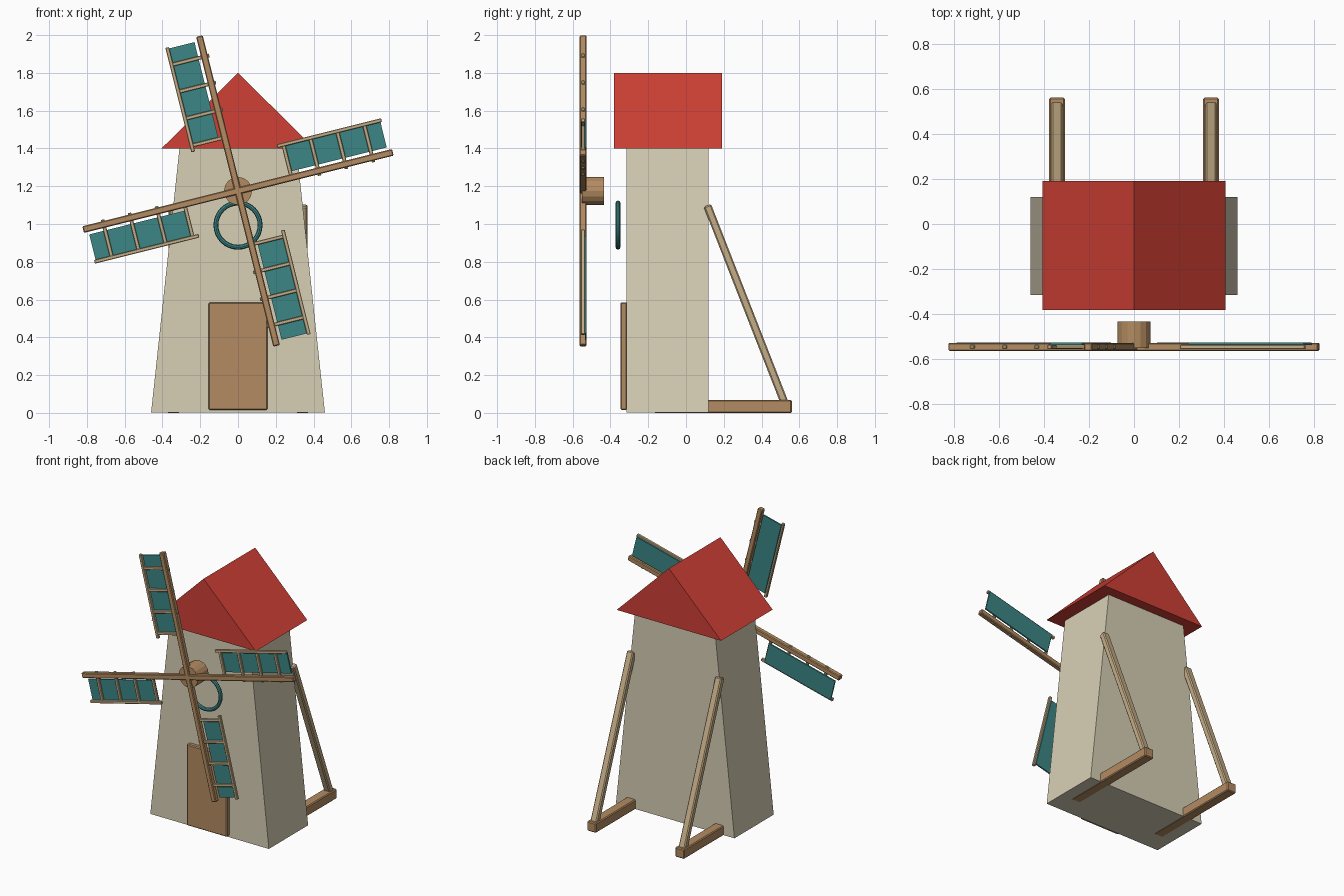
import bpy
from math import radians, atan2, hypot, pi
from mathutils import Matrix, Vector

if "Cube" in bpy.data.objects:
    bpy.data.objects.remove(bpy.data.objects["Cube"])


def material(name, rgb):
    m = bpy.data.materials.new(name)
    m.diffuse_color = (*rgb, 1)
    m.use_nodes = True
    m.node_tree.nodes["Principled BSDF"].inputs["Base Color"].default_value = m.diffuse_color
    return m


WALL = material("plaster", (0.68, 0.62, 0.46))
RED = material("roof_red", (0.62, 0.05, 0.035))
WOOD = material("wood", (0.45, 0.26, 0.12))
PALE = material("pale_wood", (0.56, 0.42, 0.24))
TEAL = material("teal", (0.045, 0.24, 0.24))


def box(name, lo, hi, mat, bevel=0.0, matrix=Matrix()):
    """Box between two corners, optionally bevelled and placed by a matrix."""
    lo, hi = Vector(lo), Vector(hi)
    bpy.ops.mesh.primitive_cube_add(size=1)
    ob = bpy.context.object
    ob.name = name
    ob.data.transform(Matrix.Translation((lo + hi) / 2) @ Matrix.Diagonal((*(hi - lo), 1)))
    ob.matrix_world = matrix
    ob.data.materials.append(mat)
    if bevel:
        b = ob.modifiers.new("bevel", "BEVEL")
        b.width, b.segments = bevel, 1
    return ob


def extrude_y(name, profile, y0, y1, mat):
    """Solid made by sweeping an x-z profile along y."""
    n = len(profile)
    verts = [(x, y, z) for y in (y0, y1) for x, z in profile]
    faces = [tuple(range(n)), tuple(range(2 * n - 1, n - 1, -1))]
    faces += [(i, i + n, (i + 1) % n + n, (i + 1) % n) for i in range(n)]
    me = bpy.data.meshes.new(name)
    me.from_pydata(verts, [], faces)
    me.materials.append(mat)
    ob = bpy.data.objects.new(name, me)
    bpy.context.collection.objects.link(ob)
    return ob


# Tower, roof and door
extrude_y("tower", [(-0.46, 0.002), (0.46, 0.002), (0.31, 1.4), (-0.31, 1.4)], -0.315, 0.12, WALL)
extrude_y("roof", [(-0.405, 1.4), (0.405, 1.4), (0, 1.8)], -0.382, 0.19, RED)
box("door", (-0.156, -0.347, 0.015), (0.156, -0.312, 0.585), WOOD, 0.006)

# Round window frame
bpy.ops.mesh.primitive_torus_add(major_radius=0.117, minor_radius=0.013, major_segments=32,
                                 minor_segments=8, location=(0, -0.36, 0.994),
                                 rotation=(pi / 2, 0, 0))
bpy.context.object.name = "window_ring"
bpy.context.object.data.materials.append(TEAL)
bpy.ops.object.shade_smooth_by_angle()

# Rear supports: ground beam and leaning strut on each side
bottom, top = Vector((0, 0.525, 0.045)), Vector((0, 0.113, 1.098))
lean = top - bottom
for side, x in (("left", -0.342), ("right", 0.342)):
    box(side + "_ground_beam", (x - 0.035, -0.17, 0), (x + 0.035, 0.56, 0.068), WOOD, 0.006)
    place = (Matrix.Translation(bottom + Vector((x, 0, 0)))
             @ Matrix.Rotation(atan2(-lean.y, lean.z), 4, "X"))
    box(side + "_strut", (-0.025, -0.021, 0), (0.025, 0.021, hypot(lean.y, lean.z)),
        PALE, 0.007, place)

# Sail wheel: hub
HUB = Vector((0, -0.545, 1.175))
bpy.ops.mesh.primitive_cylinder_add(vertices=16, radius=0.074, depth=0.118,
                                    location=(0, -0.492, HUB.z), rotation=(pi / 2, 0, 0))
bpy.context.object.name = "hub"
bpy.context.object.data.materials.append(WOOD)


def wheel(angle):
    return Matrix.Translation(HUB) @ Matrix.Rotation(-radians(angle), 4, "Y")


# Two crossing spars
for i in range(2):
    box(f"spar_{i + 1}", (-0.845, -0.018, -0.018), (0.845, 0.018, 0.018), WOOD, 0.005,
        wheel(14 + 90 * i))

# Four sails: rail, rungs and cloth
for i in range(4):
    m = wheel(14 + 90 * i)
    box(f"sail_{i + 1}_rail", (0.258, -0.01, 0.170), (0.828, 0.01, 0.190), PALE, 0.003, m)
    for j in range(4):
        u = 0.292 + 0.147 * j
        inner = -0.026 if j else 0.0
        box(f"sail_{i + 1}_rung_{j + 1}", (u - 0.01, -0.008, inner), (u + 0.01, 0.008, 0.18),
            PALE, 0.003, m)
    box(f"sail_{i + 1}_cloth", (0.292, 0.009, 0.033), (0.82, 0.019, 0.177), TEAL, 0, m)
